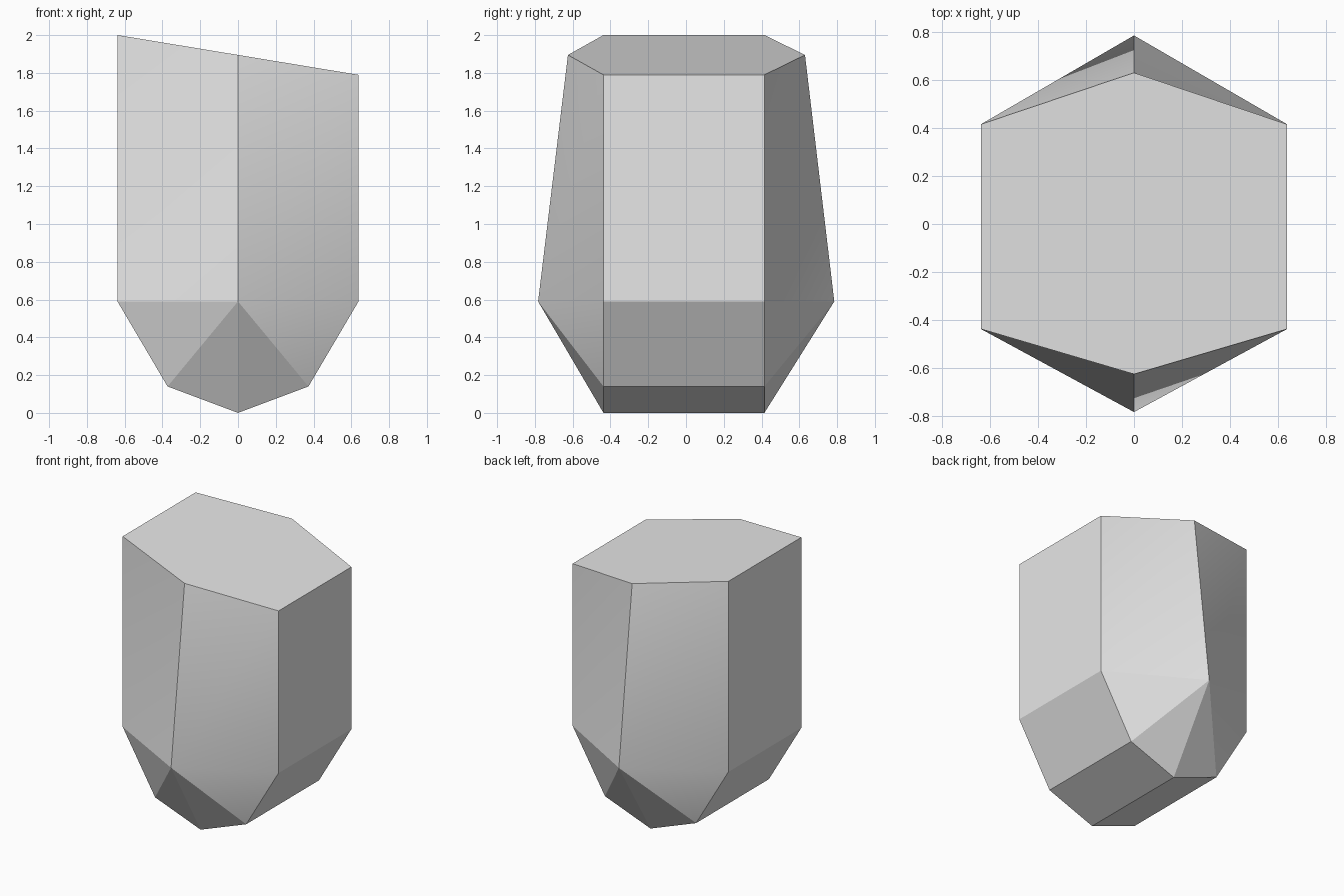
import bpy, bmesh, math

old = bpy.data.objects.get("Cube")
if old:
    bpy.data.objects.remove(old, do_unlink=True)

# Material
stone = bpy.data.materials.new("pale grey stone")
stone.use_nodes = True
grey = (0.8, 0.8, 0.8, 1)
stone.diffuse_color = grey
stone.node_tree.nodes["Principled BSDF"].inputs["Base Color"].default_value = grey

FRONT, BACK = -0.437, 0.415   # y of the flat flanks


def six_ring(bm, half_width, tip_front, tip_back, z_at):
    """Six corners, counter-clockwise from the front tip; z_at gives the height at x."""
    w = half_width
    corners = [(0, tip_front), (w, FRONT), (w, BACK),
               (0, tip_back), (-w, BACK), (-w, FRONT)]
    return [bm.verts.new((x, y, z_at(x))) for x, y in corners]


bm = bmesh.new()
keel = six_ring(bm, 0.373, FRONT, BACK, lambda x: 0.375 * abs(x))
girdle = six_ring(bm, 0.638, -0.783, 0.785, lambda x: 0.59)
crown = six_ring(bm, 0.638, -0.625, 0.63, lambda x: 1.895 - 0.165 * x)

# Sloping top and V-shaped underside
bm.faces.new(crown)
bm.faces.new([keel[i] for i in (3, 2, 1, 0)])
bm.faces.new([keel[i] for i in (0, 5, 4, 3)])

for i in range(6):
    j = (i + 1) % 6
    if i % 3 == 1:
        # Flat flanks
        bm.faces.new((girdle[i], girdle[j], crown[j], crown[i]))
        bm.faces.new((keel[i], keel[j], girdle[j], girdle[i]))
        continue
    # Twisted end panels, split along a diagonal
    bm.faces.new((girdle[i], girdle[j], crown[j]))
    bm.faces.new((girdle[i], crown[j], crown[i]))
    # Lower end facets fan out from the tip
    tip, side = (i, j) if i % 3 == 0 else (j, i)
    bm.faces.new((girdle[tip], keel[tip], keel[side]))
    bm.faces.new((girdle[tip], keel[side], girdle[side]))

bmesh.ops.recalc_face_normals(bm, faces=bm.faces)
mesh = bpy.data.meshes.new("faceted_stone")
bm.to_mesh(mesh)
bm.free()
mesh.materials.append(stone)
body = bpy.data.objects.new("faceted_stone", mesh)
bpy.context.collection.objects.link(body)

# Soft blend over the shallow edges only
bpy.context.view_layer.objects.active = body
body.select_set(True)
bpy.ops.object.shade_smooth_by_angle(angle=math.radians(18))
